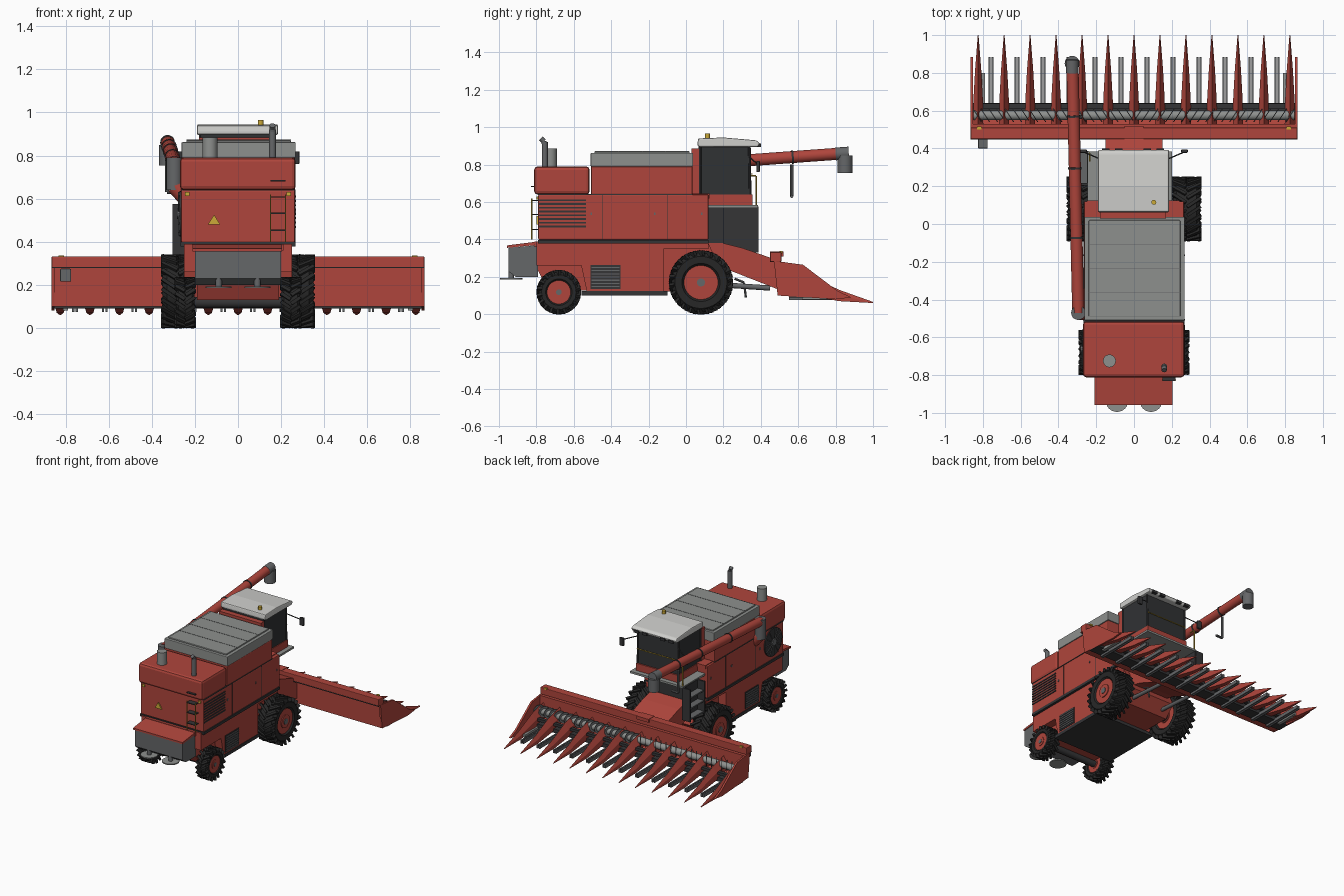
import bpy, bmesh, math
from mathutils import Vector, Matrix

cube = bpy.data.objects.get("Cube")
if cube:
    bpy.data.objects.remove(cube, do_unlink=True)


def material(name, r, g, b):
    m = bpy.data.materials.new(name)
    m.use_nodes = True
    m.diffuse_color = (r, g, b, 1)
    m.node_tree.nodes["Principled BSDF"].inputs["Base Color"].default_value = (r, g, b, 1)
    return m


RED = material("red paint", .43, .06, .045)
GREY = material("light grey metal", .27, .28, .27)
STEEL = material("steel grey", .13, .135, .14)
DARK = material("dark trim", .035, .035, .037)
GLASS = material("dark glass", .03, .032, .034)
RUBBER = material("black rubber", .02, .02, .02)
WHITE = material("off white roof", .62, .62, .6)
YELLOW = material("yellow", .6, .4, .04)


def finish(name, bm, mat, smooth=False):
    bmesh.ops.recalc_face_normals(bm, faces=bm.faces)
    mesh = bpy.data.meshes.new(name)
    bm.to_mesh(mesh)
    bm.free()
    mesh.materials.append(mat)
    if smooth:
        for p in mesh.polygons:
            p.use_smooth = True
        mesh.set_sharp_from_angle(angle=math.radians(35))
    ob = bpy.data.objects.new(name, mesh)
    bpy.context.collection.objects.link(ob)
    return ob


def bevel(ob, width):
    if width:
        mod = ob.modifiers.new("Bevel", "BEVEL")
        mod.width, mod.segments = width, 2
    return ob


def box(name, x, y, z, mat, round_edge=0):
    """Box from three (low, high) ranges."""
    bm = bmesh.new()
    bmesh.ops.create_cube(bm, size=1)
    for v in bm.verts:
        v.co = [r[0] if c < 0 else r[1] for r, c in zip((x, y, z), v.co)]
    return bevel(finish(name, bm, mat), round_edge)


def prism(name, outline, x, mat, round_edge=0):
    """Side outline of (y, z) points stretched along x."""
    bm = bmesh.new()
    face = bm.faces.new([bm.verts.new((x[0], *p)) for p in outline])
    moved = bmesh.ops.extrude_face_region(bm, geom=[face])["geom"]
    bmesh.ops.translate(bm, vec=(x[1] - x[0], 0, 0),
                        verts=[g for g in moved if isinstance(g, bmesh.types.BMVert)])
    return bevel(finish(name, bm, mat), round_edge)


def rod(name, a, b, radius, mat, end=None, sides=20):
    a, b = Vector(a), Vector(b)
    bm = bmesh.new()
    turn = (b - a).to_track_quat("Z", "Y").to_matrix().to_4x4()
    bmesh.ops.create_cone(bm, cap_ends=True, segments=sides, radius1=radius,
                          radius2=radius if end is None else end, depth=(b - a).length,
                          matrix=Matrix.Translation((a + b) / 2) @ turn)
    return finish(name, bm, mat, sides > 8)


def pipe(name, points, radius, mat, sides=8):
    for a, b in zip(points, points[1:]):
        rod(name, a, b, radius, mat, sides=sides)


def lathe(name, profile, centre, mat, sides=40):
    """Revolve (x, radius) points round an axle along x."""
    bm = bmesh.new()
    rings = []
    for x, r in profile:
        angles = [math.tau * i / sides for i in range(sides)]
        rings.append([bm.verts.new((x, r * math.cos(t), r * math.sin(t))) for t in angles])
    for a, b in zip(rings, rings[1:]):
        for i in range(sides):
            j = (i + 1) % sides
            bm.faces.new((a[i], a[j], b[j], b[i]))
    bm.faces.new(rings[0])
    bm.faces.new(rings[-1])
    bmesh.ops.translate(bm, vec=centre, verts=bm.verts)
    return finish(name, bm, mat, True)


def wheel(name, x, y, radius, width, lugs):
    centre, h, rim = Vector((x, y, radius)), width / 2, radius * .52
    body = radius - .012
    lathe(name + "_tyre", [(-h * .7, rim), (-h * .92, rim * 1.15), (-h * .95, body * .88), (-h * .7, body),
                           (h * .7, body), (h * .95, body * .88), (h * .92, rim * 1.15), (h * .7, rim)],
          centre, RUBBER)
    lathe(name + "_rim", [(-h * .8, rim * .9), (-h * .8, rim * 1.03), (h * .8, rim * 1.03), (h * .8, rim * .9)],
          centre, RED)
    lathe(name + "_hub", [(-h * .95, rim * .25), (h * .95, rim * .25)], centre, STEEL, 12)
    lathe(name + "_boss", [(-h * .88, rim * .55), (h * .88, rim * .55)], centre, RED, 24)
    bm = bmesh.new()
    for i in range(lugs):
        for s in (-1, 1):
            t = math.tau * (i + s / 4) / lugs
            place = (Matrix.Translation(centre) @ Matrix.Rotation(t, 4, "X")
                     @ Matrix.Translation((s * h * .52, 0, radius - .014)) @ Matrix.Rotation(s * .6, 4, "Z"))
            bmesh.ops.create_cube(bm, size=1, matrix=place @ Matrix.Diagonal((h * 1.15, .016, .028, 1)))
    finish(name + "_lugs", bm, RUBBER)


# Wheels and axles
for s, side in ((1, "left"), (-1, "right")):
    wheel(side + "_large_wheel", s * .278, .08, .17, .15, 22)
    wheel(side + "_small_wheel", s * .245, -.68, .118, .09, 18)
rod("large_axle", (-.25, .08, .17), (.25, .08, .17), .04, DARK)
rod("small_axle", (-.24, -.68, .118), (.24, -.68, .118), .025, DARK)

# Body shell
wide = (-.265, .265)
prism("chassis", [(-.8, .38), (-.8, .25), (-.74, .13), (.12, .12), (.2, .2), (.12, .38)], (-.19, .19), RED)
prism("lower_panels", [(-.8, .39), (-.8, .26), (-.56, .26), (-.53, .12), (-.12, .12),
                       (-.12, .35), (.12, .35), (.12, .39)], (-.25, .25), RED)
box("belly_strip", (-.253, .253), (-.56, -.1), (.1, .125), DARK)
box("waist_stripe", (-.268, .268), (-.79, .12), (.378, .398), DARK)
box("main_body", wide, (-.79, .12), (.398, .64), RED, .006)
box("rear_hood", (-.27, .268), (-.812, -.515), (.64, .79), RED, .018)
box("tank_base", wide, (-.508, .035), (.64, .79), RED, .006)
box("grain_tank", (-.262, .268), (-.51, .038), (.79, .862), GREY, .004)
box("tank_cover", (-.24, .245), (-.49, .02), (.86, .872), GREY, .004)
for i in range(1, 4):
    box("cover_seam", (-.24, .245), (-.49 + i * .127, -.487 + i * .127), (.87, .8735), STEEL)
for y in (-.45, -.1):
    box("panel_seam", (-.267, .267), (y, y + .004), (.4, .64), DARK)
for s in (-1, 1):
    for y in (-.51, -.17, .08):
        box("door_latch", sorted((s * .262, s * .27)), (y, y + .008), (.53, .545), STEEL)
box("hood_seam", (-.268, .2675), (-.792, .035), (.638, .643), DARK)

# Side grilles
for i in range(8):
    z = .465 + i * .02
    box("hood_louvre", (.26, .27), (-.785, -.535), (z, z + .009), DARK)
for s in (-1, 1):
    box("lower_grille", sorted((s * .245, s * .254)), (-.51, -.35), (.135, .262), DARK)
    for i in range(7):
        z = .145 + i * .017
        box("grille_slat", sorted((s * .25, s * .258)), (-.505, -.355), (z, z + .006), STEEL)

# Round radiator screen
rod("radiator_screen", (-.26, -.66, .53), (-.272, -.66, .53), .105, DARK, sides=32)
rod("screen_centre", (-.26, -.66, .53), (-.282, -.66, .53), .025, STEEL)
for i in range(12):
    t = math.tau * i / 12
    rod("screen_spoke", (-.275, -.66, .53),
        (-.275, -.66 + .1 * math.cos(t), .53 + .1 * math.sin(t)), .003, STEEL, sides=6)

# Rear face details
prism("warning_triangle", [(-.798, .48), (-.798, .525), (-.788, .525), (-.788, .48)], (-.14, -.082), YELLOW)
tri = bpy.data.objects["warning_triangle"]
for v in tri.data.vertices:
    if v.co.z > .5:
        v.co.x = -.111
for s in (-1, 1):
    box("rear_lamp", (s * .235 - .01, s * .235 + .01), (-.8, -.78), (.613, .63), YELLOW)
for z in (.45, .53, .605, .68):
    box("rear_step", (.15, .22), (-.83, -.79), (z, z + .006), DARK)
for x in (.15, .22):
    pipe("rear_handrail", [(x, -.825, .4), (x, -.825, .62)], .003, YELLOW, 6)
box("rear_bumper", (-.21, .21), (-.81, -.78), (.36, .39), RED)

# Straw chopper and spreader discs
prism("straw_chopper", [(-.95, .355), (-.95, .23), (-.91, .2), (-.79, .2), (-.79, .37)], (-.2, .2), STEEL)
prism("chopper_lid", [(-.957, .355), (-.957, .368), (-.8, .388), (-.8, .37)], (-.21, .205), RED)
for x in (-.09, .09):
    rod("spreader_disc", (x, -.935, .185), (x, -.935, .193), .06, GREY, sides=24)
    rod("spreader_shaft", (x, -.935, .19), (x, -.935, .24), .015, STEEL)

# Engine stacks
rod("air_intake", (-.13, -.725, .79), (-.13, -.725, .885), .034, GREY)
rod("exhaust_base", (.16, -.755, .78), (.16, -.755, .92), .016, STEEL)
pipe("exhaust_tip", [(.16, -.755, .9), (.16, -.76, .925), (.16, -.775, .94)], .014, STEEL, 12)

# Cab
box("cab_back_panel", (-.18, .17), (.03, .075), (.63, .885), RED)
prism("cab_glass", [(.07, .64), (.07, .9), (.34, .9), (.345, .64)], (-.175, .165), GLASS)
for x in (-.175, .165):
    pipe("cab_post", [(x, .343, .64), (x, .339, .9)], .007, DARK, 8)
    pipe("cab_post", [(x, .075, .64), (x, .075, .9)], .007, DARK, 8)
box("cab_floor", (-.18, .17), (.1, .355), (.585, .64), RED)
box("front_body_top", (-.25, .24), (.03, .125), (.62, .645), RED)
box("platform", (-.245, .2), (.12, .385), (.568, .583), GREY)
box("cab_support", (-.15, .15), (.1, .2), (.38, .57), DARK)
prism("cab_roof", [(.06, .905), (.065, .94), (.2, .945), (.375, .93), (.395, .915), (.385, .895), (.07, .895)],
      (-.19, .185), WHITE, .008)
for x in (-.15, -.08, .07, .14):
    box("work_lamp", (x - .02, x + .02), (.375, .4), (.893, .913), DARK)
rod("beacon", (.105, .115, .935), (.105, .115, .966), .013, YELLOW)
pipe("cab_handrail", [(-.17, .352, .75), (.165, .352, .75)], .004, YELLOW, 6)
pipe("platform_handrail", [(-.235, .375, .58), (-.235, .375, .74), (-.235, .33, .74)], .004, YELLOW, 6)
for s in (-1, 1):
    pipe("mirror_arm", [(s * .17, .34, .84), (s * .275, .385, .8)], .004, DARK, 6)
    box("mirror", sorted((s * .25, s * .285)), (.377, .395), (.76, .82), DARK, .004)

# Access ladder
for y in (.205, .375):
    prism("ladder_rail", [(y, .33), (y, .575), (y + .012, .575), (y + .012, .33)], (-.305, -.24), DARK)
box("ladder_back", (-.25, -.235), (.2, .385), (.33, .575), DARK)
for z in (.34, .42, .5):
    box("ladder_step", (-.3, -.24), (.21, .38), (z, z + .01), STEEL)

# Feeder house
prism("feeder_house", [(.12, .4), (.3, .355), (.5, .285), (.5, .13), (.245, .23), (.12, .26)], (-.15, .15), RED)
for x in (-.13, .13):
    pipe("lift_cylinder", [(x, .15, .16), (x, .45, .14)], .014, STEEL, 12)
pipe("parking_stand", [(.13, .26, .19), (.13, .31, .17), (.13, .32, .09)], .006, STEEL, 8)

# Header frame
span = (-.865, .865)
box("header_beam", span, (.45, .51), (.28, .332), RED, .004)
prism("header_back", [(.49, .28), (.53, .28), (.53, .13), (.6, .11), (.6, .1), (.49, .1)], span, RED)
box("header_edge", span, (.448, .452), (.278, .284), DARK)
box("header_floor", span, (.55, .64), (.09, .12), DARK)
box("row_bar", span, (.612, .638), (.14, .16), DARK)
for s in (-1, 1):
    prism("header_end", [(.47, .285), (.625, .265), (.81, .125), (.885, .09), (.8, .08), (.49, .1)],
          sorted((s * .852, s * .866)), RED)
    box("header_lamp", (s * .82 - .012, s * .82 + .012), (.5, .515), (.325, .337), YELLOW)
    box("end_strut", (s * .8 - .012, s * .8 + .012), (.62, .8), (.08, .1), GREY)
box("header_gearbox", (-.825, -.775), (.4, .455), (.215, .275), STEEL, .004)
box("beam_bracket", (-.05, .05), (.45, .52), (.31, .335), RED)

# Cross auger with alternating flights
rod("cross_auger", (-.85, .575, .19), (.85, .575, .19), .025, GREY)
for i in range(40):
    x, lean = -.83 + i * .0425, .012 if i < 20 else -.012
    rod("auger_flight", (x - .002, .575 - lean / 9, .19), (x + .002, .575 + lean / 9, .19), .042, STEEL, sides=16)

# Row dividers: lofted pointed snouts
STEP = .1375
for i in range(13):
    bm = bmesh.new()
    rings = []
    for y, half, top, low in ((.53, .027, .235, .14), (.66, .025, .205, .1), (.82, .016, .13, .07), (1, .002, .066, .06)):
        shape = ((-half, low), (-half, (low + top) / 2), (0, top), (half, (low + top) / 2), (half, low))
        rings.append([bm.verts.new(((i - 6) * STEP + x, y, z)) for x, z in shape])
    for a, b in zip(rings, rings[1:]):
        for j in range(5):
            k = (j + 1) % 5
            bm.faces.new((a[j], a[k], b[k], b[j]))
    bm.faces.new(rings[0])
    bm.faces.new(rings[-1])
    finish("row_divider", bm, RED)
for i in range(12):
    x = (i - 5.5) * STEP
    for s in (-1, 1):
        box("row_unit", sorted((x + s * .003, x + s * .013)), (.55, .885), (.075, .1), STEEL)

# Unloading auger, elbow, spout and rest
foot, tip = Vector((-.295, -.47, .765)), Vector((-.326, .84, .86))
rod("unloading_auger", foot, tip, .032, RED)
for t in (.3, .58, .79):
    p = foot.lerp(tip, t)
    rod("auger_collar", p, foot.lerp(tip, t + .008), .036, DARK)
rod("auger_elbow", (-.295, -.47, .64), (-.295, -.47, .79), .038, STEEL)
rod("auger_foot", (-.295, -.47, .66), (-.24, -.47, .6), .038, RED)
rod("spout_cap", (-.327, .8, .857), (-.327, .87, .862), .034, STEEL)
rod("spout", (-.327, .85, .755), (-.327, .85, .85), .04, STEEL)
pipe("auger_rest", [(-.33, .565, .8), (-.33, .565, .63), (-.275, .565, .63)], .009, STEEL, 8)
